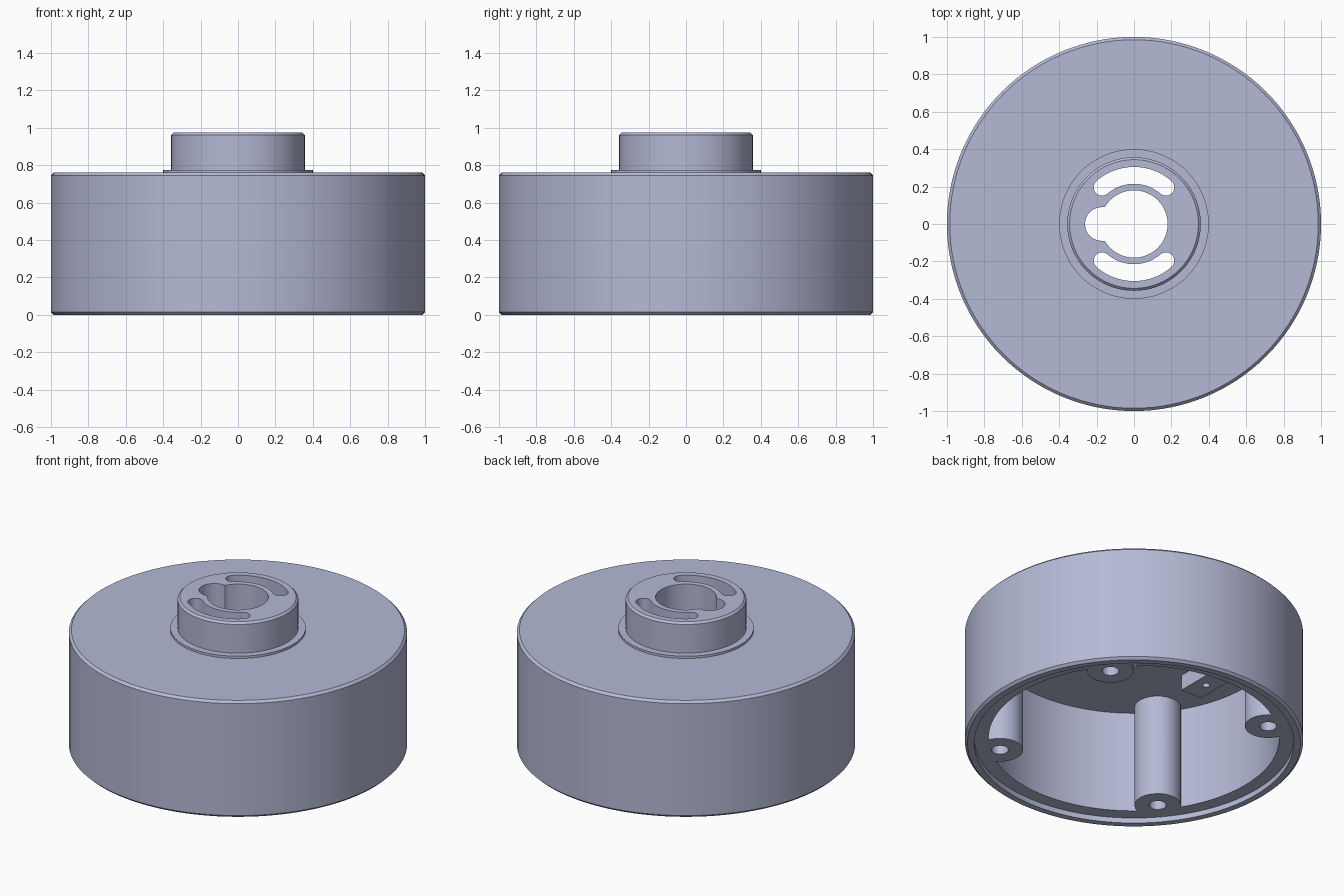
import bpy, bmesh, math

if "Cube" in bpy.data.objects:
    bpy.data.objects.remove(bpy.data.objects["Cube"])

grey = bpy.data.materials.new("blue_grey")
grey.diffuse_color = (0.46, 0.49, 0.67, 1)
grey.use_nodes = True
grey.node_tree.nodes["Principled BSDF"].inputs["Base Color"].default_value = grey.diffuse_color


def finish(bm, name):
    bmesh.ops.remove_doubles(bm, verts=bm.verts, dist=1e-5)
    bmesh.ops.recalc_face_normals(bm, faces=bm.faces)
    mesh = bpy.data.meshes.new(name)
    bm.to_mesh(mesh)
    bm.free()
    mesh.materials.append(grey)
    ob = bpy.data.objects.new(name, mesh)
    bpy.context.collection.objects.link(ob)
    return ob


def lathe(name, profile, steps=128):
    bm = bmesh.new()
    vs = [bm.verts.new((r, 0, z)) for r, z in profile]
    es = [bm.edges.new(p) for p in zip(vs, vs[1:])]
    bmesh.ops.spin(bm, geom=vs + es, cent=(0, 0, 0), axis=(0, 0, 1),
                   angle=2 * math.pi, steps=steps)
    return finish(bm, name)


def prism(name, outline, z0, z1):
    bm = bmesh.new()
    face = bm.faces.new([bm.verts.new((x, y, z0)) for x, y in outline])
    new = bmesh.ops.extrude_face_region(bm, geom=[face])["geom"]
    for v in new:
        if isinstance(v, bmesh.types.BMVert):
            v.co.z = z1
    return finish(bm, name)


def arc(cx, cy, r, a0, a1, n):
    pts = []
    for i in range(n + 1):
        a = math.radians(a0 + (a1 - a0) * i / n)
        pts.append((cx + r * math.cos(a), cy + r * math.sin(a)))
    return pts


def combine(target, tool, operation):
    mod = target.modifiers.new(operation, 'BOOLEAN')
    mod.operation, mod.object, mod.solver = operation, tool, 'EXACT'
    bpy.context.view_layer.objects.active = target
    bpy.ops.object.modifier_apply(modifier=mod.name)
    bpy.data.objects.remove(tool)


def circle(cx, cy, r, n=48):
    return arc(cx, cy, r, 0, 360, n)[:-1]


# Open-bottomed housing with rim recess, top flange and hub
housing = lathe("housing", [
    (0, 0.70), (0.86, 0.70), (0.86, 0.034), (0.945, 0.034), (0.945, 0),
    (0.985, 0), (1, 0.015), (1, 0.745), (0.985, 0.76), (0.40, 0.76),
    (0.40, 0.775), (0.357, 0.775), (0.357, 0.962), (0.344, 0.975), (0, 0.975)])

# Four screw posts inside the wall
posts = [(0.805 * math.cos(math.radians(a)), 0.805 * math.sin(math.radians(a)))
         for a in (40, 130, 220, 310)]
for x, y in posts:
    combine(housing, prism("screw_post", circle(x, y, 0.137), 0.034, 0.73), 'UNION')
for x, y in posts:
    combine(housing, prism("screw_hole", circle(x, y, 0.05, 32), -0.1, 0.5), 'DIFFERENCE')

# Small drilled block under the top plate
block = [(-0.63, -0.135), (-0.48, -0.135), (-0.48, 0.135), (-0.63, 0.135)]
combine(housing, prism("inner_block", block, 0.60, 0.73), 'UNION')
combine(housing, prism("block_hole", circle(-0.555, 0, 0.022, 24), 0.5, 0.68), 'DIFFERENCE')

# Keyed bore through the hub
bore_half = math.degrees(math.asin(0.09 / 0.18))
bore = (arc(0, 0, 0.18, -180 + bore_half, 180 - bore_half, 60)
        + arc(-0.172, 0, 0.09, 90, 270, 24))
combine(housing, prism("bore", bore, 0.5, 1.2), 'DIFFERENCE')

# Two curved slots with rounded ends
for mid in (90, 270):
    a0, a1 = mid - 41, mid + 41
    ends = [(0.26 * math.cos(math.radians(a)), 0.26 * math.sin(math.radians(a)))
            for a in (a0, a1)]
    slot = (arc(0, 0, 0.305, a0, a1, 32)
            + arc(*ends[1], 0.045, a1, a1 + 180, 12)[1:]
            + arc(0, 0, 0.215, a1, a0, 32)[1:]
            + arc(*ends[0], 0.045, a0 + 180, a0 + 360, 12)[1:-1])
    combine(housing, prism("slot", slot, 0.5, 1.2), 'DIFFERENCE')

bpy.ops.object.select_all(action='DESELECT')
housing.select_set(True)
bpy.context.view_layer.objects.active = housing
bpy.ops.object.shade_smooth_by_angle(angle=math.radians(30))
